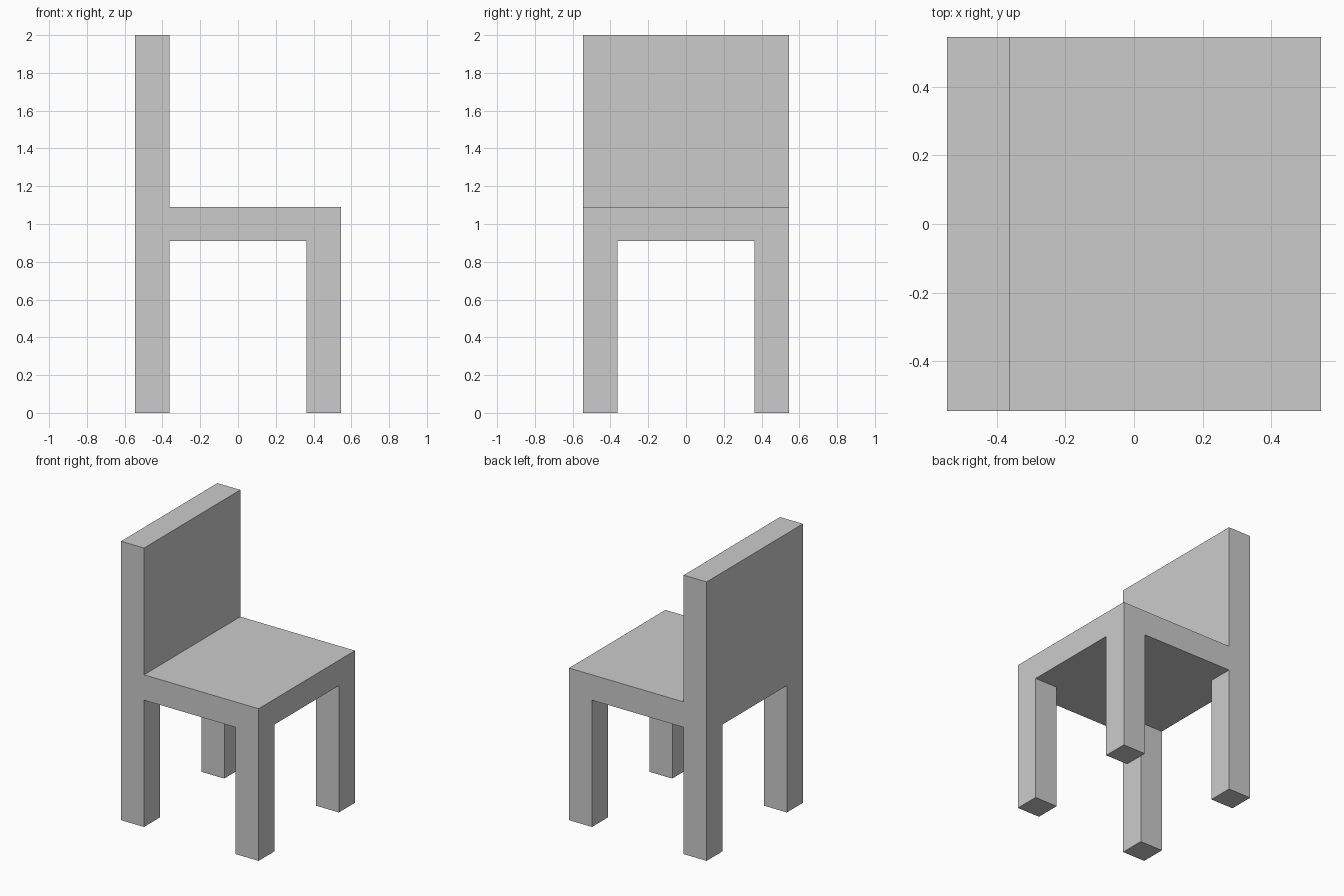
import bpy, bmesh
from mathutils import Vector, Matrix

if "Cube" in bpy.data.objects:
    bpy.data.objects.remove(bpy.data.objects["Cube"])

U = 2 / 22            # module: the chair is 12 x 12 x 22 modules
HALF = 6 * U          # half width of the seat
INNER = 4 * U         # inner edge of the legs and backrest
SEAT_BOTTOM, SEAT_TOP, HEIGHT = 10 * U, 12 * U, 22 * U


def extrude(bm, faces, dz):
    for f in bmesh.ops.extrude_discrete_faces(bm, faces=faces)["faces"]:
        bmesh.ops.translate(bm, verts=f.verts[:], vec=(0, 0, dz))


bm = bmesh.new()

# Seat slab, cut into a 3 x 3 layout
bmesh.ops.create_cube(bm, size=1, matrix=Matrix.Translation((0, 0, (SEAT_BOTTOM + SEAT_TOP) / 2))
                      @ Matrix.Diagonal((2 * HALF, 2 * HALF, SEAT_TOP - SEAT_BOTTOM, 1)))
for axis in (Vector((1, 0, 0)), Vector((0, 1, 0))):
    for side in (-1, 1):
        bmesh.ops.bisect_plane(bm, geom=bm.verts[:] + bm.edges[:] + bm.faces[:],
                               plane_co=axis * side * INNER, plane_no=axis)
bm.normal_update()

# Four legs pulled down from the corners of the underside
corners = []
for f in bm.faces:
    c = f.calc_center_median()
    if f.normal.z < -0.5 and abs(c.x) > INNER and abs(c.y) > INNER:
        corners.append(f)
extrude(bm, corners, -SEAT_BOTTOM)

# Backrest pulled up from the rear strip of the seat
bm.normal_update()
strip = [f for f in bm.faces if f.normal.z > 0.5 and f.calc_center_median().x < -INNER]
strip = bmesh.ops.dissolve_faces(bm, faces=strip)["region"]
extrude(bm, strip, HEIGHT - SEAT_TOP)

# Merge the coplanar faces into clean flat panels
bmesh.ops.dissolve_limit(bm, angle_limit=0.01, verts=bm.verts[:], edges=bm.edges[:])
bmesh.ops.recalc_face_normals(bm, faces=bm.faces[:])

mesh = bpy.data.meshes.new("chair")
bm.to_mesh(mesh)
bm.free()
bpy.context.collection.objects.link(bpy.data.objects.new("chair", mesh))
